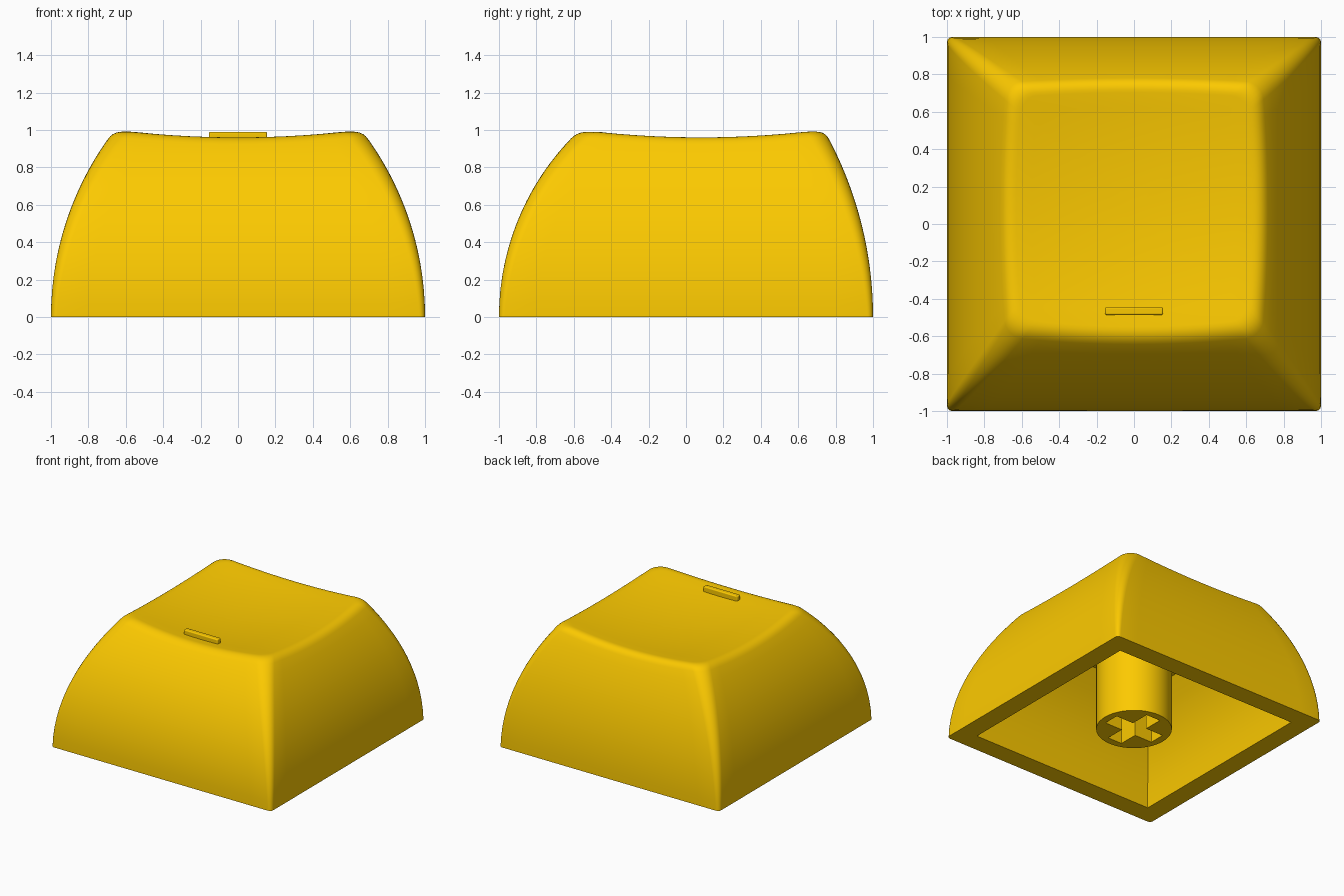
import bpy, bmesh
from math import sin, cos, pi, sqrt

if "Cube" in bpy.data.objects:
    bpy.data.objects.remove(bpy.data.objects["Cube"])

mat = bpy.data.materials.new("yellow_plastic")
mat.diffuse_color = (0.98, 0.59, 0.0, 1)
mat.use_nodes = True
mat.node_tree.nodes["Principled BSDF"].inputs["Base Color"].default_value = mat.diffuse_color
SIDE, CORNER = 12, 6      # steps along each side and around each corner
CY = 0.08                 # centre of the dished top


def dish(x, y):
    return 0.917 + 0.107 * (x * x + (y - CY) ** 2)


def drop(radius, z):
    return radius - sqrt(radius * radius - z * z)


def finish(ob, angle=0.52):
    ob.data.materials.append(mat)
    bpy.ops.object.select_all(action='DESELECT')
    ob.select_set(True)
    bpy.context.view_layer.objects.active = ob
    bpy.ops.object.shade_smooth_by_angle(angle=angle)


def rounded_rect(x, y0, y1, r):
    corners = [(x - r, y1 - r), (-x + r, y1 - r), (-x + r, y0 + r), (x - r, y0 + r)]
    pts = []
    for k, (cx, cy) in enumerate(corners):
        for j in range(CORNER + 1):
            a = pi / 2 * (k + j / CORNER)
            pts.append((cx + r * cos(a), cy + r * sin(a)))
        nx, ny = corners[(k + 1) % 4]
        a = pi / 2 * (k + 1)
        sx, sy = pts[-1]
        ex, ey = nx + r * cos(a), ny + r * sin(a)
        for j in range(1, SIDE):
            f = j / SIDE
            pts.append((sx + (ex - sx) * f, sy + (ey - sy) * f))
    return pts


def section(z, half=1, lean=1, r=0.03):
    return rounded_rect(half - lean * drop(1.64, z), -half + lean * drop(1.376, z),
                        half - lean * drop(2.04, z), r and r + 0.07 * z)


def outer_ring(t):
    # every point rises to the fraction t of the dish height above it
    zs = [t] * len(section(0))
    for _ in range(4):
        pts = [section(z)[i] for i, z in enumerate(zs)]
        zs = [t * dish(x, y) for x, y in pts]
    return [(x, y, z) for (x, y), z in zip(pts, zs)]


def top_ring(s):
    flat = [(x * s, CY + (y - CY) * s) for x, y, z in rim]
    return [(x, y, dish(x, y)) for x, y in flat]


def blend(a, b, c, f):
    # rounded transition from a to c, pulled towards b
    return [tuple((1 - f) ** 2 * u + 2 * f * (1 - f) * v + f * f * w
                  for u, v, w in zip(p, q, s)) for p, q, s in zip(a, b, c)]


# Cap shell: cavity, bottom rim, curved sides, rounded lip and dished top as one skin
rings = [[(x, y, z) for x, y in section(z, 0.84, 1.35, 0)]
         for z in (0.78, 0.65, 0.52, 0.39, 0.26, 0.13, 0)]
ROWS = 14
LOW = 0.95
rings += [outer_ring(LOW * i / ROWS) for i in range(ROWS)]
rim = outer_ring(1)
low, high = outer_ring(LOW), top_ring(0.92)
rings += [blend(low, rim, high, i / 6) for i in range(7)]
rings += [top_ring(s) for s in (0.8, 0.65, 0.5, 0.35, 0.2, 0.08)]

bm = bmesh.new()
rows = [[bm.verts.new(p) for p in ring] for ring in rings]
n = len(rows[0])
for a, b in zip(rows, rows[1:]):
    for i in range(n):
        j = (i + 1) % n
        bm.faces.new((a[i], a[j], b[j], b[i]))
bm.faces.new(rows[-1])
bm.faces.new(rows[0][::-1])
bmesh.ops.remove_doubles(bm, verts=bm.verts[:], dist=1e-5)
bmesh.ops.recalc_face_normals(bm, faces=bm.faces[:])
me = bpy.data.meshes.new("cap_shell")
bm.to_mesh(me)
bm.free()
shell = bpy.data.objects.new("cap_shell", me)
bpy.context.collection.objects.link(shell)
finish(shell)

# Stem: round post with a cross-shaped socket
L, W = 0.225, 0.065
circle = [(0.285 * cos(2 * pi * i / 64), 0.285 * sin(2 * pi * i / 64)) for i in range(64)]
cross = []
for k in range(4):
    c, s = round(cos(k * pi / 2)), round(sin(k * pi / 2))
    cross += [(x * c - y * s, x * s + y * c) for x, y in ((L, -W), (L, W), (W, W))]
cu = bpy.data.curves.new("stem", 'CURVE')
cu.dimensions = '2D'
cu.fill_mode = 'BOTH'
cu.extrude = 0.4
for pts in (circle, cross):
    sp = cu.splines.new('POLY')
    sp.points.add(len(pts) - 1)
    for p, (x, y) in zip(sp.points, pts):
        p.co = (x, y, 0, 1)
    sp.use_cyclic_u = True
stem = bpy.data.objects.new("stem", cu)
stem.location.z = 0.4
bpy.context.collection.objects.link(stem)
bpy.context.view_layer.objects.active = stem
stem.select_set(True)
bpy.ops.object.convert(target='MESH')
stem = bpy.context.view_layer.objects.active
finish(stem)

# Homing bar on the top face
bpy.ops.mesh.primitive_cube_add(size=1, location=(0, -0.465, 0.955))
bar = bpy.context.object
bar.name = "homing_bar"
bar.scale = (0.31, 0.042, 0.07)
bpy.ops.object.transform_apply(location=False, scale=True)
mod = bar.modifiers.new("soft_edges", 'BEVEL')
mod.width = 0.008
mod.segments = 3
finish(bar)
